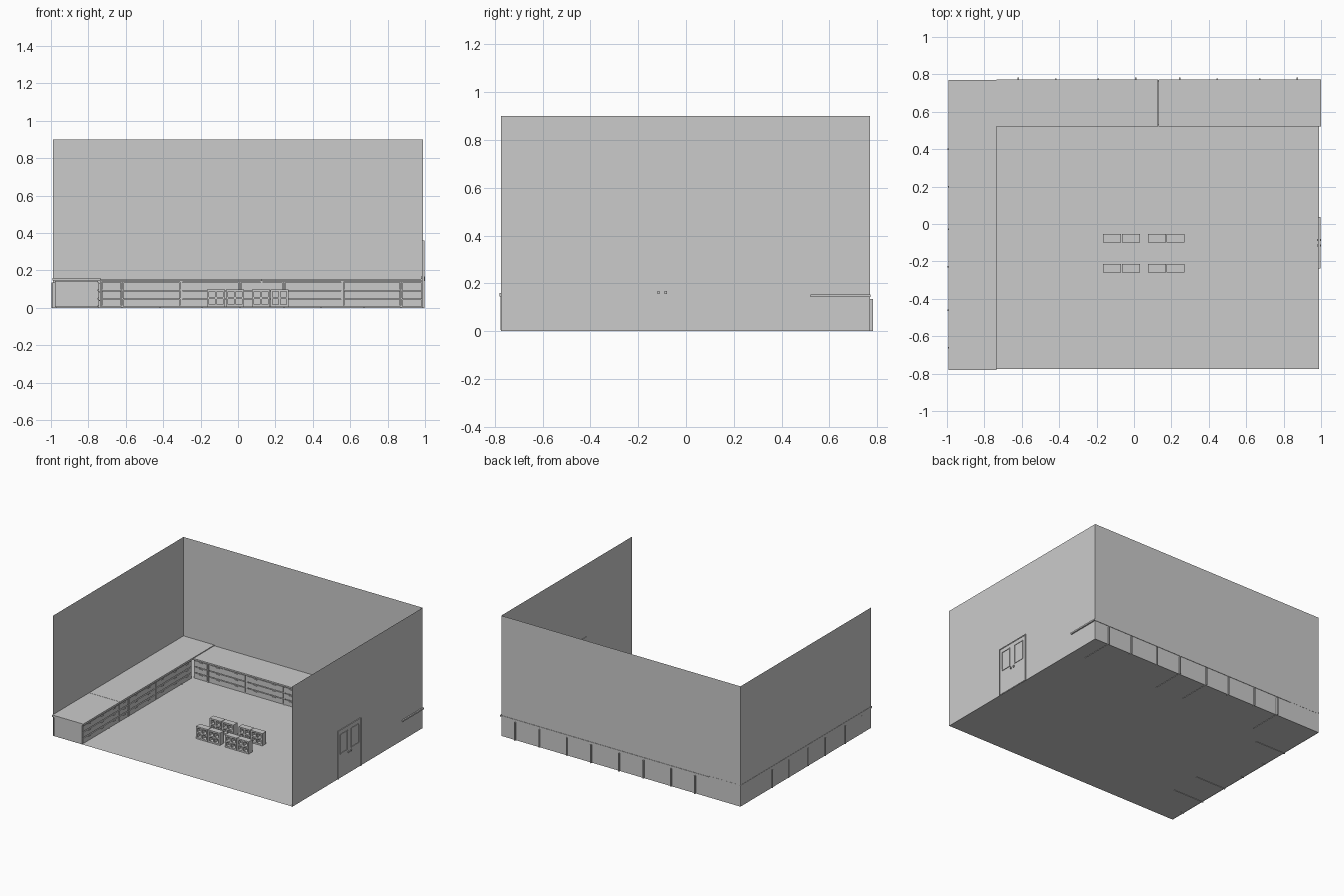
import bpy, bmesh
from math import pi
from mathutils import Matrix, Vector

if "Cube" in bpy.data.objects:
    bpy.data.objects.remove(bpy.data.objects["Cube"])


def make(name, boxes=(), quads=(), matrix=Matrix()):
    """One object from boxes (x0,x1,y0,y1,z0,z1) and single flat quads."""
    bm = bmesh.new()
    for x0, x1, y0, y1, z0, z1 in boxes:
        m = (Matrix.Translation(((x0 + x1) / 2, (y0 + y1) / 2, (z0 + z1) / 2))
             @ Matrix.Diagonal((abs(x1 - x0), abs(y1 - y0), abs(z1 - z0), 1)))
        bmesh.ops.create_cube(bm, size=1, matrix=m)
    for q in quads:
        bm.faces.new([bm.verts.new(Vector(p)) for p in q])
    bmesh.ops.remove_doubles(bm, verts=bm.verts, dist=1e-5) if quads else None
    me = bpy.data.meshes.new(name)
    bm.to_mesh(me)
    bm.free()
    ob = bpy.data.objects.new(name, me)
    ob.matrix_world = matrix
    bpy.context.collection.objects.link(ob)
    return ob


L, R, F, B, H = -0.99, 0.99, -0.775, 0.77, 0.9

# Room: thin floor and three walls, open at the front and top
make("floor", quads=[[(L, F, .003), (R, F, .003), (R, B, .003), (L, B, .003)]])
make("left_wall", quads=[[(L, F, 0), (L, B, 0), (L, B, H), (L, F, H)]])
make("back_wall", quads=[[(L, B, 0), (R, B, 0), (R, B, H), (L, B, H)]])
make("right_wall", quads=[[(R, B, 0), (R, F, 0), (R, F, H), (R, B, H)]])

# Countertops in two runs, each split at a joint
make("back_counter_left", [(-.735, .129, .522, .773, .143, .154)])
make("back_counter_right", [(.131, 1.0, .522, .773, .143, .154)])
make("left_counter_front", [(-.992, -.735, -.78, -.346, .146, .16)])
make("left_counter_back", [(-.992, -.735, -.344, .771, .146, .16)])


def cabinet(name, w, flip, matrix):
    """Drawer unit: front at v=0, depth along +v, divider near one end."""
    t, d, top = .006, .235, .145
    f = (lambda a: w - a) if flip else (lambda a: a)
    side = [(0, t, .004, d, .004, top), (w - t, w, .004, d, .004, top),
            (0, w, d - t, d, .004, top), (0, w, .004, d, .004, .012)]
    # horizontal rails between drawer rows
    side += [(0, w, .004, d, z, z + .005) for z in (.048, .093, .138)]
    make(name + "_carcass", side, matrix=matrix)
    # divider panel and short rear leg, both reaching through the wall
    x1, x2 = f(.117), f(.317)
    make(name + "_uprights", [(x1 - .004, x1 + .004, 0, .254, 0, .135),
                              (x2 - .004, x2 + .004, d - .01, .250, 0, .135)],
         matrix=matrix)
    fronts, handles = [], []
    for z0, z1 in ((.012, .045), .053 and (.053, .090), (.098, .137)):
        for a, b, grips in ((.008, .110, (.06,)), (.124, w - .008, (.2, .35))):
            fronts.append((f(a), f(b), 0, .008, z0, z1))
            for g in grips:
                c = f(g)
                handles.append((c - .012, c + .012, -.006, 0, z1 - .007, z1 - .003))
    make(name + "_drawers", fronts, matrix=matrix)
    make(name + "_handles", handles, matrix=matrix)


# Four units along the back wall, mirrored in alternation
W = .431
for i in range(4):
    cabinet(f"back_cabinet_{i + 1}", W, i % 2 == 1,
            Matrix.Translation((-.735 + i * W, .528, 0)))

# Three units along the left wall, turned to face the room
for i in range(3):
    cabinet(f"left_cabinet_{i + 1}", W, i % 2 == 0,
            Matrix.Translation((-.744, -.776 + i * W, 0)) @ Matrix.Rotation(pi / 2, 4, 'Z'))

# Free-standing crates with two by two pigeonholes at the front
for r, y in enumerate((-.26, -.10)):
    for c, x in enumerate((-.166, -.065, .074, .174)):
        w, d, h, z, t = .097, .046, .092, .006, .011
        parts = [(x, x + w, y + d - .012, y + d, z, z + h)]
        for k in range(3):
            px = x + k * (w - t) / 2
            parts.append((px, px + t, y, y + d - .012, z, z + h))
            pz = z + k * (h - t) / 2
            parts.append((x, x + w, y, y + d - .012, pz, pz + t))
        make(f"crate_{r * 4 + c + 1}", parts)


def frame(y0, y1, z0, z1, t, x0, x1, bottom=True):
    b = [(x0, x1, y0, y0 + t, z0, z1), (x0, x1, y1 - t, y1, z0, z1),
         (x0, x1, y0 + t, y1 - t, z1 - t, z1)]
    if bottom:
        b.append((x0, x1, y0 + t, y1 - t, z0, z0 + t))
    return b


# Double door in the right wall with framed windows and handles
make("door_frame", frame(-.238, .038, 0, .36, .007, .985, .996, False))
make("door_leaves", [(.987, .993, -.231, -.101, .003, .353),
                     (.987, .993, -.099, .031, .003, .353)])
make("door_windows", frame(-.212, -.124, .18, .327, .006, .984, .997)
     + frame(-.08, .01, .18, .327, .006, .984, .997))
make("door_handles", [(x, x + .008, y - .005, y + .005, .155, .168)
                      for x in (.979, .992) for y in (-.115, -.085)])
